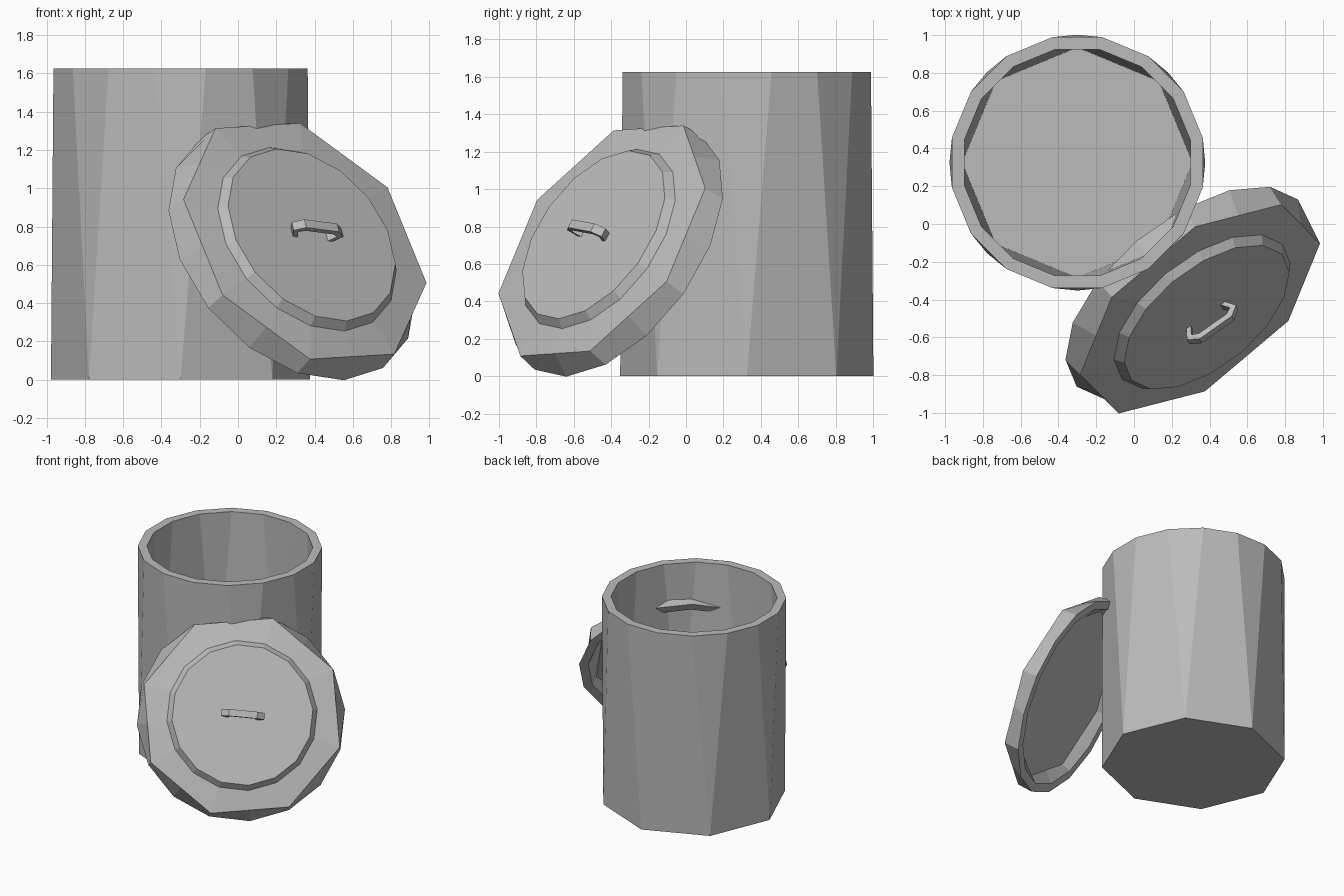
import bpy
import bmesh
from math import cos, sin, radians, pi
from mathutils import Vector, Matrix

cube = bpy.data.objects.get("Cube")
if cube:
    bpy.data.objects.remove(cube, do_unlink=True)

grey = bpy.data.materials.new("plain grey")
grey.use_nodes = True
colour = (0.5, 0.5, 0.5, 1)
grey.diffuse_color = colour
grey.node_tree.nodes["Principled BSDF"].inputs["Base Color"].default_value = colour


def finish(bm, name, matrix):
    bmesh.ops.recalc_face_normals(bm, faces=bm.faces)
    mesh = bpy.data.meshes.new(name)
    bm.to_mesh(mesh)
    bm.free()
    mesh.materials.append(grey)
    ob = bpy.data.objects.new(name, mesh)
    ob.matrix_world = matrix
    bpy.context.collection.objects.link(ob)
    return ob


def ring(bm, count, radius, z, phase=0.0, flat=False):
    """Ring of vertices; flat pulls every other one onto the edge of a half-count polygon."""
    verts = []
    for i in range(count):
        a = 2 * pi * i / count + radians(phase)
        r = radius * cos(2 * pi / count) if flat and i % 2 else radius
        verts.append(bm.verts.new((r * cos(a), r * sin(a), z)))
    return verts


def bridge(bm, a, b):
    n = len(a)
    for i in range(n):
        k = (i + 1) % n
        bm.faces.new((a[i], a[k], b[k], b[i]))


def fan_wall(bm, low, high):
    """Wall from an eight-sided base to a sixteen-sided top."""
    n = len(low)
    for j in range(n):
        k = (j + 1) % n
        bm.faces.new((low[j], high[2 * j], high[2 * j - 1]))
        bm.faces.new((low[j], low[k], high[2 * j + 1], high[2 * j]))


# Can body: open container with a thick wall
bm = bmesh.new()
base = ring(bm, 8, 0.677, 0)
rim_out = ring(bm, 16, 0.677, 1.625, 11.25)
rim_in = ring(bm, 16, 0.61, 1.625, 11.25)
floor = ring(bm, 8, 0.61, 0.07)
fan_wall(bm, base, rim_out)
fan_wall(bm, floor, rim_in)
bridge(bm, rim_out, rim_in)
bm.faces.new(base)
bm.faces.new(floor)
finish(bm, "can_body", Matrix.Translation((-0.3, 0.325, 0)))

# Frame of the leaning lid
normal = Vector((0.54, -0.675, 0.5)).normalized()
across = Vector((0, 0, 1)).cross(normal).normalized()
up = normal.cross(across)
lean = Matrix((across, up, normal)).transposed().to_4x4()
lean.translation = (0.35, -0.45, 0.724)

# Lid: raised centre, faceted shoulder, skirt and hollow underside
bm = bmesh.new()
profile = [(0.52, 0.065, False), (0.555, 0.02, False), (0.755, 0, True),
           (0.768, -0.125, False), (0.70, -0.125, False), (0.665, -0.06, True)]
rings = [ring(bm, 16, r, z, 25.5, flat) for r, z, flat in profile]
for a, b in zip(rings, rings[1:]):
    bridge(bm, a, b)
bm.faces.new(rings[0])
bm.faces.new(rings[-1])
finish(bm, "lid", lean)

# Lid handle: flat bar bent into an arch
bm = bmesh.new()
half = [(0.125, 0.0, 0.095, 0.0), (0.16, 0.06, 0.125, 0.05), (0.105, 0.10, 0.09, 0.07)]
path = [(-a, b, -c, d) for a, b, c, d in half] + half[::-1]
sections = []
for ox, oz, ix, iz in path:
    corners = [(ox, -0.025, oz), (ox, 0.025, oz), (ix, 0.025, iz), (ix, -0.025, iz)]
    sections.append([bm.verts.new(c) for c in corners])
for a, b in zip(sections, sections[1:]):
    bridge(bm, a, b)
bm.faces.new(sections[0])
bm.faces.new(sections[-1])
seat = Matrix.Translation((0, 0, 0.062)) @ Matrix.Rotation(radians(-7), 4, "Z")
finish(bm, "lid_handle", lean @ seat)
